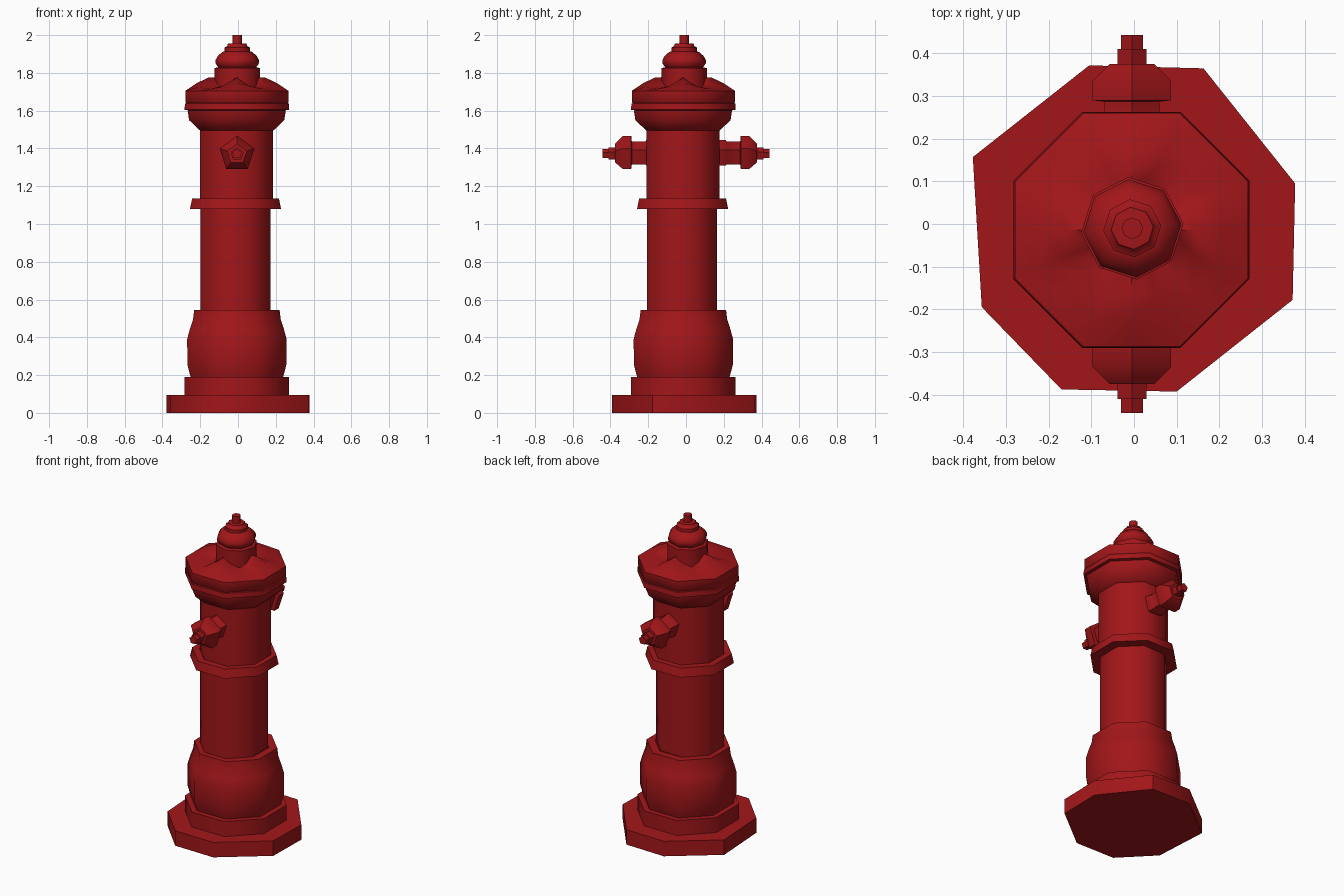
import bpy, bmesh
from math import radians, sin, cos, pi
from mathutils import Matrix, Vector

if "Cube" in bpy.data.objects:
    bpy.data.objects.remove(bpy.data.objects["Cube"])

red = bpy.data.materials.new("red_paint")
red.diffuse_color = (0.36, 0.008, 0.01, 1)
red.use_nodes = True
red.node_tree.nodes["Principled BSDF"].inputs["Base Color"].default_value = red.diffuse_color
K = 1 / cos(pi / 8)   # octagon half-width to corner radius


def skin(name, rings, matrix=Matrix(), caps=(True, True)):
    """Bridge a stack of equal-length point rings into one object."""
    bm = bmesh.new()
    loops = [[bm.verts.new(matrix @ Vector(p)) for p in ring] for ring in rings]
    n = len(loops[0])
    for a, b in zip(loops, loops[1:]):
        for i in range(n):
            j = (i + 1) % n
            bm.faces.new((a[i], a[j], b[j], b[i]))
    if caps[0]:
        bm.faces.new(loops[0][::-1])
    if caps[1]:
        bm.faces.new(loops[-1])
    bmesh.ops.recalc_face_normals(bm, faces=bm.faces)
    mesh = bpy.data.meshes.new(name)
    bm.to_mesh(mesh)
    bm.free()
    obj = bpy.data.objects.new(name, mesh)
    bpy.context.collection.objects.link(obj)
    mesh.materials.append(red)
    bpy.ops.object.select_all(action='DESELECT')
    obj.select_set(True)
    bpy.context.view_layer.objects.active = obj
    bpy.ops.object.shade_smooth_by_angle(angle=radians(48))
    return obj


def lathe(name, profile, n=8, turn=22.5, centre=(-0.006, -0.014), scale=K,
          matrix=Matrix(), caps=(False, False)):
    """Turn a (radius, height) profile with n sides."""
    rings = [[(centre[0] + r * scale * cos(radians(turn) + 2 * pi * i / n),
               centre[1] + r * scale * sin(radians(turn) + 2 * pi * i / n), z)
              for i in range(n)] for r, z in profile]
    return skin(name, rings, matrix, caps)


# Uneven eight-sided ground plate
plate = [(0.378, 0.095), (0.163, 0.365), (-0.105, 0.372), (-0.378, 0.157),
         (-0.357, -0.195), (-0.17, -0.388), (0.10, -0.393), (0.372, -0.178)]
skin("ground_plate", [[(x, y, z) for x, y in plate] for z in (0, 0.095)])

# Foot step and bulging lower barrel
lathe("foot_step", [(0.277, 0.095), (0.277, 0.19), (0.24, 0.19)])
lathe("lower_bulge", [(0.245, 0.19), (0.262, 0.255), (0.263, 0.39), (0.25, 0.44),
                      (0.232, 0.495), (0.226, 0.545), (0.18, 0.545)])

# Barrel sections and the collar between them
lathe("lower_barrel", [(0.185, 0.545), (0.185, 1.08)], centre=(-0.014, -0.022))
lathe("collar", [(0.18, 1.08), (0.241, 1.08), (0.23, 1.135), (0.19, 1.135)],
      centre=(-0.013, -0.018))
lathe("upper_barrel", [(0.193, 1.135), (0.193, 1.495), (0.2, 1.5), (0.252, 1.55),
                       (0.26, 1.602)], centre=(-0.007, -0.016))
lathe("cap_flange", [(0.258, 1.602), (0.277, 1.605), (0.275, 1.637), (0.268, 1.64),
                     (0.273, 1.645), (0.273, 1.705)])

# Cap roof: octagon edge rising into four ridges with valleys between
cx, cy = -0.006, -0.014


def roof_ring(radii, heights):
    ring = []
    for i in range(16):
        k = (0, 1, 2, 1)[i % 4]   # ridge, flank, valley, flank
        a = i * pi / 8
        ring.append((cx + radii[k] * cos(a), cy + radii[k] * sin(a), heights[k]))
    return ring


skin("cap_roof", [roof_ring((0.273, 0.273 * K, 0.273), (1.705,) * 3),
                  roof_ring((0.21, 0.225, 0.20), (1.747, 1.725, 1.715)),
                  roof_ring((0.15, 0.16, 0.145), (1.775, 1.735, 1.718)),
                  roof_ring((0.10, 0.10, 0.10), (1.778, 1.738, 1.718))],
     caps=(False, False))

# Bonnet dome and operating nut
lathe("bonnet", [(0.117, 1.71), (0.117, 1.825), (0.098, 1.83), (0.112, 1.85),
                 (0.112, 1.868), (0.1, 1.89), (0.078, 1.91), (0.066, 1.914),
                 (0.066, 1.934), (0.052, 1.942), (0.048, 1.955), (0.02, 1.957)],
      turn=5, scale=1.03, centre=(-0.004, -0.01))
lathe("top_nut", [(0.024, 1.955), (0.024, 2.0)], scale=1.04, turn=0,
      centre=(-0.004, -0.01), caps=(False, True))

# Five-sided hose outlets, front and back
outlet = [(0.074, 0.17), (0.074, 0.21), (0.068, 0.215), (0.068, 0.287), (0.097, 0.29),
          (0.097, 0.335), (0.055, 0.375), (0.036, 0.375), (0.036, 0.41),
          (0.027, 0.41), (0.027, 0.443)]
for name, side in (("front_outlet", -1), ("back_outlet", 1)):
    aim = Matrix(((1, 0, 0, -0.005), (0, 0, side, 0), (0, 1, 0, 1.37), (0, 0, 0, 1)))
    lathe(name, outlet, n=5, turn=90, centre=(0, 0), scale=1, matrix=aim,
          caps=(False, True))
